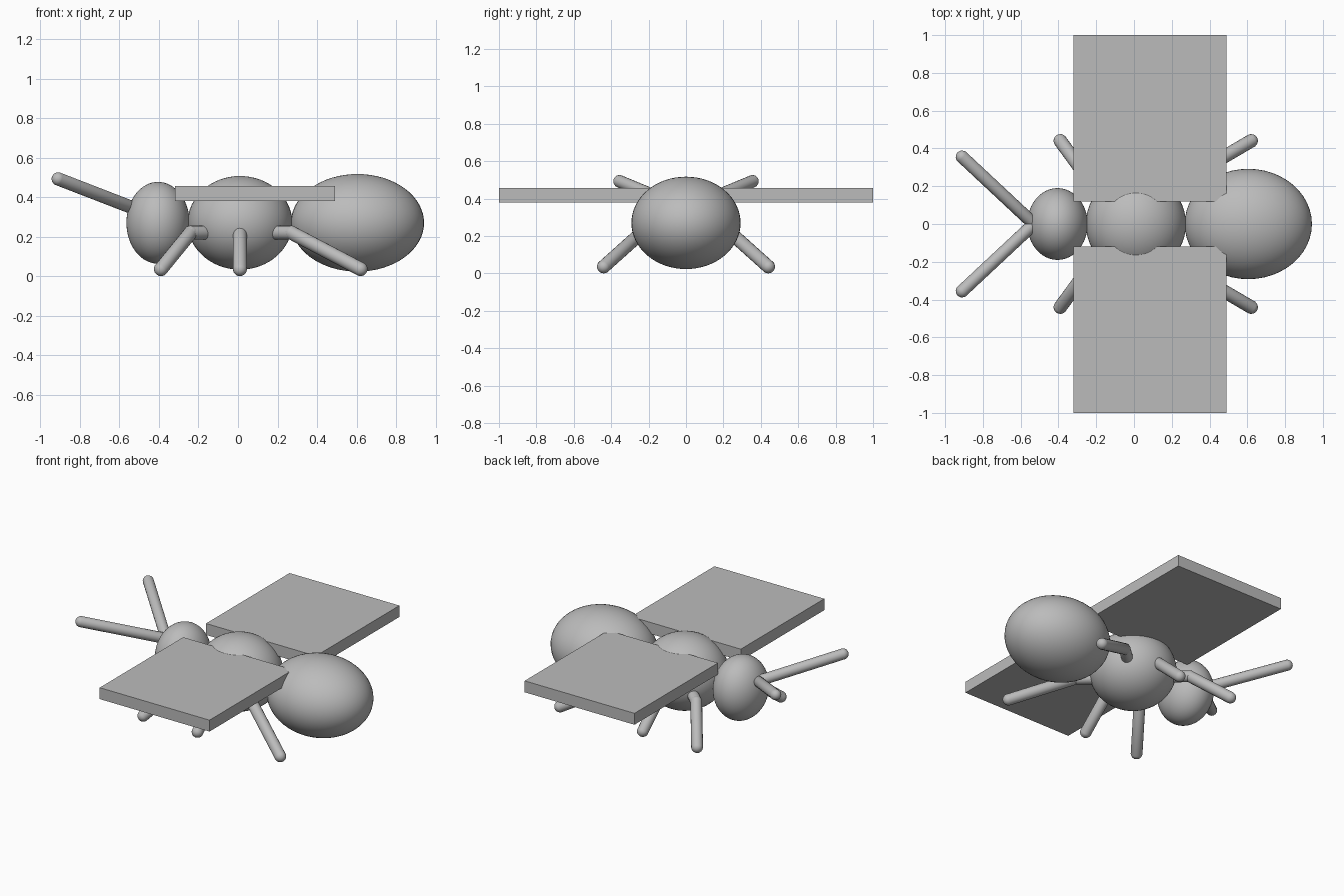
import bpy, bmesh
from mathutils import Matrix, Vector

if "Cube" in bpy.data.objects:
    bpy.data.objects.remove(bpy.data.objects["Cube"])

grey = bpy.data.materials.new("plain grey")
grey.use_nodes = True
grey.diffuse_color = (0.5, 0.5, 0.5, 1)
grey.node_tree.nodes["Principled BSDF"].inputs["Base Color"].default_value = (0.5, 0.5, 0.5, 1)


def make_object(name, bm, smooth=True):
    mesh = bpy.data.meshes.new(name)
    bm.to_mesh(mesh)
    bm.free()
    for face in mesh.polygons:
        face.use_smooth = smooth
    mesh.materials.append(grey)
    obj = bpy.data.objects.new(name, mesh)
    bpy.context.collection.objects.link(obj)
    return obj


def ellipsoid(name, centre, radii):
    bm = bmesh.new()
    bmesh.ops.create_uvsphere(bm, u_segments=48, v_segments=32, radius=1)
    bm.transform(Matrix.Translation(centre) @ Matrix.Diagonal((*radii, 1)))
    return make_object(name, bm)


def rounded_rod(name, points, radius):
    """Chain of capsules: each is a sphere stretched apart at its middle band."""
    bm = bmesh.new()
    for start, end in zip(points, points[1:]):
        start, end = Vector(start), Vector(end)
        axis = end - start
        ball = bmesh.ops.create_uvsphere(bm, u_segments=16, v_segments=11, radius=radius)["verts"]
        for v in ball:
            if v.co.z > 0:
                v.co.z += axis.length
        turn = axis.to_track_quat("Z", "Y").to_matrix().to_4x4()
        bmesh.ops.transform(bm, matrix=Matrix.Translation(start) @ turn, verts=ball)
    return make_object(name, bm)


# Body
ellipsoid("head", (-0.405, 0, 0.27), (0.16, 0.19, 0.207))
ellipsoid("thorax", (0.01, 0, 0.27), (0.265, 0.265, 0.237))
ellipsoid("abdomen", (0.605, 0, 0.27), (0.337, 0.292, 0.247))

# Each leg runs from the thorax to a knee and down to a foot
legs = {"front": (-0.24, -0.39), "middle": (0.01, 0.01), "rear": (0.27, 0.62)}
for side, s in (("left", 1), ("right", -1)):
    for name, (knee_x, foot_x) in legs.items():
        path = [(0.01, 0, 0.22), (knee_x, s * 0.235, 0.22), (foot_x, s * 0.44, 0.036)]
        rounded_rod(f"{name}_leg_{side}", path, 0.036)

    rounded_rod(f"antenna_{side}", [(-0.53, 0, 0.345), (-0.91, s * 0.355, 0.492)], 0.034)

    # Flat wing slab
    bm = bmesh.new()
    bmesh.ops.create_cube(bm, size=1)
    bm.transform(Matrix.Translation((0.085, s * 0.56, 0.418)) @ Matrix.Diagonal((0.81, 0.88, 0.076, 1)))
    make_object(f"wing_{side}", bm, smooth=False)
